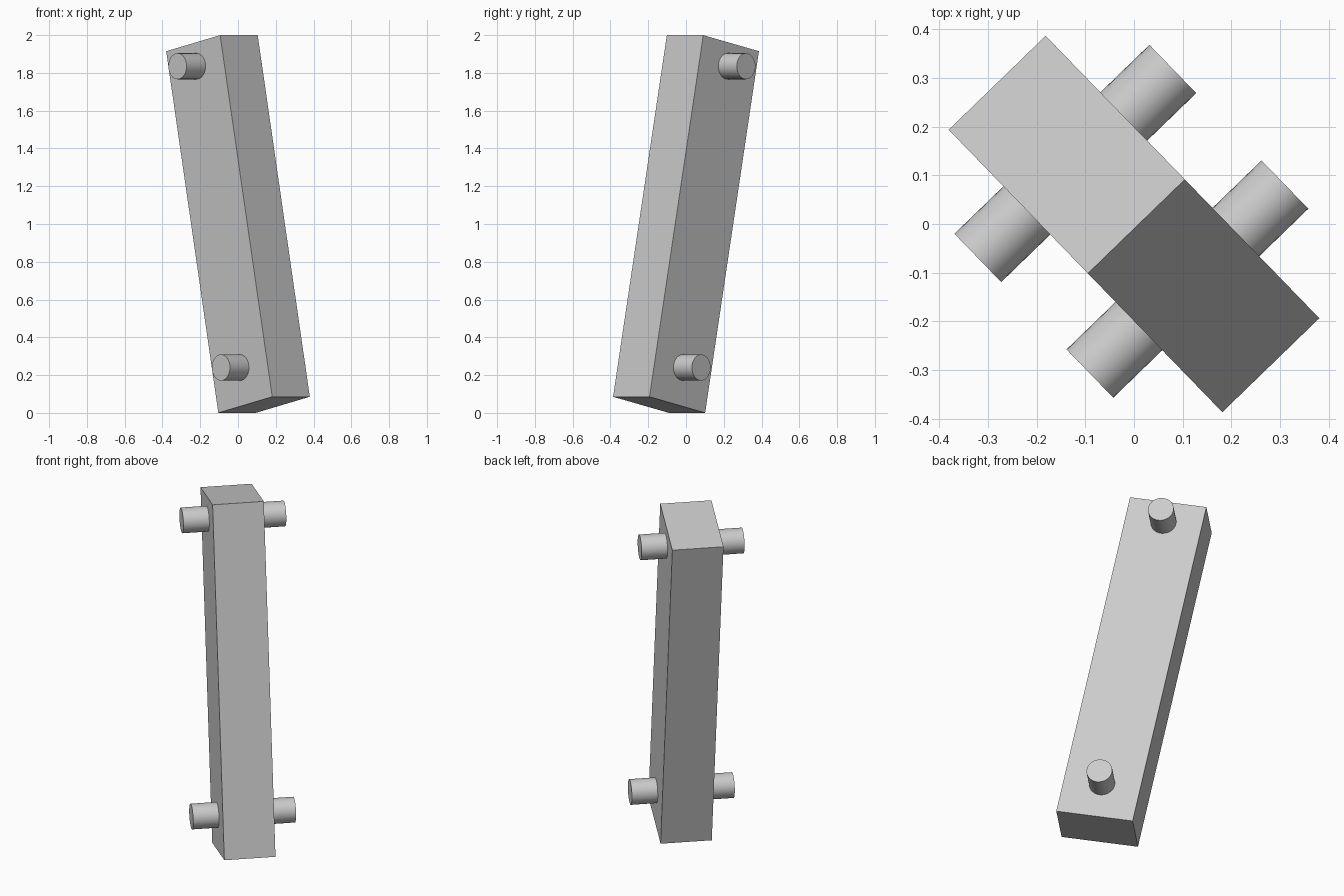
import bpy
from math import radians, pi
from mathutils import Matrix

cube = bpy.data.objects.get("Cube")
if cube:
    bpy.data.objects.remove(cube, do_unlink=True)

grey = bpy.data.materials.new("light_grey")
grey.use_nodes = True
color = (0.6, 0.6, 0.6, 1)
grey.diffuse_color = color
grey.node_tree.nodes["Principled BSDF"].inputs["Base Color"].default_value = color

# Shared leaning frame: local x runs along the rods, local z along the beam
lean = (Matrix.Translation((0, 0, 1)) @ Matrix.Rotation(radians(44.1), 4, 'Z')
        @ Matrix.Rotation(radians(-11.7), 4, 'X'))


def finish(name, local):
    obj = bpy.context.object
    obj.name = name
    obj.data.materials.append(grey)
    obj.matrix_world = lean @ local
    return obj


# Long rectangular beam
bpy.ops.mesh.primitive_cube_add(size=1)
finish("beam", Matrix.Diagonal((0.277, 0.419, 1.955, 1)))

# Round rods crossing the beam near each end
for name, height in (("upper_rod", 0.853), ("lower_rod", -0.776)):
    bpy.ops.mesh.primitive_cylinder_add(vertices=32, radius=0.069, depth=0.557)
    bpy.ops.object.shade_smooth_by_angle(angle=radians(30))
    finish(name, Matrix.Translation((0, 0, height)) @ Matrix.Rotation(pi / 2, 4, 'Y'))
